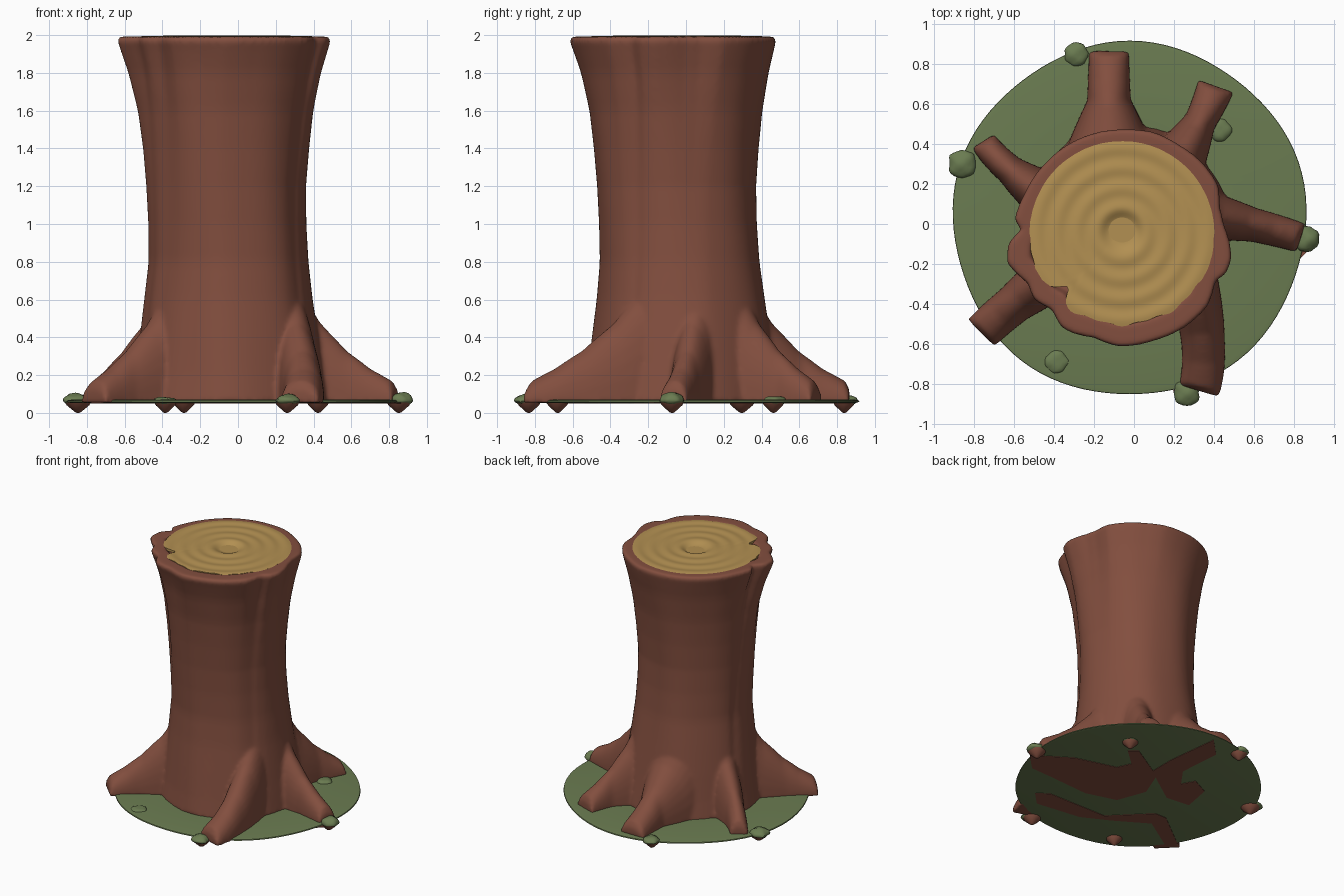
import bpy, bmesh, math, random
from mathutils import Vector

if "Cube" in bpy.data.objects:
    bpy.data.objects.remove(bpy.data.objects["Cube"])

random.seed(4)
TAU = 2 * math.pi


def material(name, rgb):
    m = bpy.data.materials.new(name)
    m.diffuse_color = (*rgb, 1)
    m.use_nodes = True
    m.node_tree.nodes["Principled BSDF"].inputs["Base Color"].default_value = m.diffuse_color
    return m


BARK = material("bark brown", (0.225, 0.077, 0.049))
WOOD = material("cut wood tan", (0.45, 0.28, 0.085))
GRASS = material("grass green", (0.145, 0.2, 0.082))


def finish(name, bm, mat, angle=40):
    bmesh.ops.recalc_face_normals(bm, faces=bm.faces)
    me = bpy.data.meshes.new(name)
    bm.to_mesh(me)
    bm.free()
    me.materials.append(mat)
    ob = bpy.data.objects.new(name, me)
    bpy.context.collection.objects.link(ob)
    for o in bpy.context.selected_objects:
        o.select_set(False)
    ob.select_set(True)
    bpy.context.view_layer.objects.active = ob
    bpy.ops.object.shade_smooth_by_angle(angle=math.radians(angle))
    return ob


def loft(bm, rings, caps=True):
    rows = [[bm.verts.new(p) for p in r] for r in rings]
    n = len(rows[0])
    for a, b in zip(rows, rows[1:]):
        for i in range(n):
            j = (i + 1) % n
            bm.faces.new((a[i], a[j], b[j], b[i]))
    if caps:
        bm.faces.new(rows[0][::-1])
        bm.faces.new(rows[-1])


def interp(table, t):
    # piecewise linear lookup in rows of (key, values...)
    if t <= table[0][0]:
        return table[0][1:]
    for a, b in zip(table, table[1:]):
        if t <= b[0]:
            k = (t - a[0]) / (b[0] - a[0])
            return [p + (q - p) * k for p, q in zip(a[1:], b[1:])]
    return table[-1][1:]


# Lumpy outline of the sawn top
CX, CY = -0.075, -0.07
OUTLINE = [(.45, 0), (.43, .08), (.42, .2), (.33, .32), (.22, .4), (.1, .46), (-.05, .475),
           (-.2, .455), (-.33, .4), (-.45, .3), (-.55, .15), (-.6, .02), (-.565, -.03),
           (-.63, -.1), (-.635, -.2), (-.53, -.3), (-.5, -.38), (-.41, -.43), (-.36, -.52),
           (-.3, -.55), (-.2, -.57), (-.07, -.615), (.1, -.585), (.25, -.52), (.37, -.41),
           (.41, -.28), (.46, -.25), (.49, -.17), (.48, -.09)]
polar = sorted((math.atan2(y - CY, x - CX) % TAU, math.hypot(x - CX, y - CY)) for x, y in OUTLINE)
polar = [(polar[-1][0] - TAU, polar[-1][1])] + polar + [(polar[0][0] + TAU, polar[0][1])]


def rim(a):
    return interp(polar, a % TAU)[0]


# z, centre x, centre y, radius, strength of the lumps
PROFILE = [(.056, -.04, -.02, .52, .1), (.2, -.04, -.02, .50, .15), (.4, -.045, -.022, .475, .2),
           (.6, -.05, -.025, .448, .25), (.8, -.05, -.032, .425, .25), (1.0, -.057, -.042, .42, .25),
           (1.2, -.063, -.05, .424, .3), (1.4, -.063, -.053, .44, .35), (1.6, -.065, -.055, .464, .5),
           (1.8, -.07, -.06, .508, .85), (1.9, -.073, -.065, .54, 1), (1.965, CX, CY, .56, 1)]
N = 144


def trunk_ring(z, scale=1.0, lift=0.0):
    cx, cy, r, w = interp(PROFILE, z)
    ring = []
    for i in range(N):
        a = TAU * i / N
        twist = a + (2 - z) * 0.12
        k = 1 + (rim(twist) / 0.56 - 1) * w
        k += 0.012 * math.sin(7 * a + 1.5 * z) * (1 - w)
        ring.append((cx + r * k * scale * math.cos(a), cy + r * k * scale * math.sin(a), z + lift))
    return ring


# Trunk with a shallow hollow top for the wood disc
bm = bmesh.new()
rings = [trunk_ring(.056 + (1.965 - .056) * i / 40) for i in range(41)]
rings += [trunk_ring(1.965, s, dz) for s, dz in ((1.0, .018), (.97, .027), (.8, .027), (.74, -.03))]
loft(bm, rings)

# Roots: path from tip to trunk, half width at the tip, neck and trunk
ROOTS = [([(-.125, .865), (-.125, .62), (-.12, .34)], .10, .11, .24),
         ([(.41, .69), (.33, .51), (.2, .28)], .095, .08, .15),
         ([(.835, -.07), (.6, -.005), (.32, .05)], .075, .085, .13),
         ([(.325, -.835), (.345, -.58), (.28, -.23)], .105, .11, .13),
         ([(-.765, -.545), (-.6, -.4), (-.36, -.22)], .095, .10, .14),
         ([(-.755, .415), (-.62, .27), (-.38, .1)], .065, .075, .14)]
HEIGHT = [(0, .07), (.05, .115), (.3, .18), (.55, .275), (.8, .42), (1, .60)]
for path, w0, w1, w2 in ROOTS:
    p0, p1, p2 = (Vector(p) for p in path)
    ctrl = 2 * p1 - (p0 + p2) / 2
    rings = []
    for s in range(21):
        t = s / 20
        c = p0 * (1 - t) ** 2 + ctrl * 2 * t * (1 - t) + p2 * t * t
        d = ((ctrl - p0) * (1 - t) + (p2 - ctrl) * t).normalized()
        side = Vector((-d.y, d.x))
        w = interp([(0, w0), (.5, w1), (1, w2)], t)[0]
        h = interp(HEIGHT, t)[0]
        ring = []
        for i in range(17):
            a = math.pi * i / 16
            q = c + side * w * math.cos(a)
            ring.append((q.x, q.y, .054 + h * max(0, math.sin(a)) ** 0.8))
        rings.append(ring)
    loft(bm, rings)
trunk = finish("trunk_and_roots", bm, BARK)
rm = trunk.modifiers.new("merge", 'REMESH')
rm.mode = 'VOXEL'
rm.voxel_size = 0.014
rm.use_smooth_shade = True
sm = trunk.modifiers.new("soften", 'SMOOTH')
sm.factor = 0.5
sm.iterations = 4

# Cut wood with growth rings and a sunken heart
bm = bmesh.new()
WX, WY = -.06, -.035
rings = []
for s in range(41):
    f = 1 - s / 40 * .985
    ring = []
    for i in range(N):
        a = TAU * i / N
        edge = min(.468, rim(a) - .035) + .006 * math.sin(11 * a) + .004 * math.sin(23 * a)
        edge -= .07 * math.exp(-((a - 3.93) / .09) ** 2)
        r = edge * f
        z = 1.993 + .003 * math.sin(r * 62 + .8 * math.sin(a)) + .004 * (1 - f)
        z -= .028 * math.exp(-(r / .085) ** 4)
        ring.append((WX + r * math.cos(a), WY + r * math.sin(a), z))
    rings.append(ring)
rings.insert(0, [(x, y, 1.975) for x, y, z in rings[0]])
loft(bm, rings)
finish("cut_wood_top", bm, WOOD)

# Grass disc
bm = bmesh.new()
rings = []
for r, z in ((.865, .053), (.885, .058), (.883, .066), (.86, .07), (.5, .069)):
    rings.append([(-.022 + (r + .008 * math.sin(5 * TAU * i / 96)) * math.cos(TAU * i / 96),
                   .025 + (r + .008 * math.sin(5 * TAU * i / 96)) * math.sin(TAU * i / 96), z)
                  for i in range(96)])
loft(bm, rings)
finish("grass_disc", bm, GRASS)

# Grass clumps over the buried root ends, with root points below
ENDS = [(.865, -.075, .065, .045), (.265, -.845, .065, .035), (-.86, .3, .07, .04),
        (-.29, .85, .06, .03), (-.39, -.69, .06, .02), (.43, .47, .06, .025)]
for k, (x, y, r, h) in enumerate(ENDS):
    bm = bmesh.new()
    bmesh.ops.create_icosphere(bm, subdivisions=3, radius=1)
    for v in bm.verts:
        n = 1 + .1 * math.sin(4 * v.co.x + k) * math.cos(5 * v.co.y) + random.uniform(-.03, .03)
        down = .022 if v.co.z < 0 else h
        v.co = Vector((x + v.co.x * r * n, y + v.co.y * r * n, .064 + v.co.z * down * n))
    finish(f"grass_clump_{k + 1}", bm, GRASS)
    bm = bmesh.new()
    rings = []
    for f, z in ((1, .056), (.85, .04), (.5, .02), (.22, .004), (.08, 0)):
        rings.append([(x * .985 + r * f * math.cos(TAU * i / 14),
                       y * .985 + r * f * math.sin(TAU * i / 14), z) for i in range(14)])
    loft(bm, rings)
    finish(f"root_point_{k + 1}", bm, BARK)

# Root patches showing on the underside, in diagonal (u, v) coordinates
PATCHES = [[(-.71, .51), (-.39, .44), (-.1, .28), (.01, .32), (0, .51), (.08, .5), (.175, .13),
            (.08, -.09), (-.14, -.19), (-.36, -.07), (-.58, .18), (-.71, .32)],
           [(.63, .61), (.3, .35), (.15, .2), (.22, -.19), (.37, -.31), (.5, -.12), (.45, .03),
            (.34, 0), (.37, .18), (.63, .4)],
           [(-.72, -.04), (-.61, -.06), (-.25, -.41), (.12, -.41), (.19, -.48), (.24, -.86),
            (.15, -.87), (.08, -.55), (-.21, -.48), (-.43, -.41), (-.72, -.19)]]
for k, pts in enumerate(PATCHES):
    bm = bmesh.new()
    s = math.sqrt(.5)
    loft(bm, [[((v - u) * s, (u + v) * s, z) for u, v in pts] for z in (.05, .055)])
    finish(f"underside_root_patch_{k + 1}", bm, BARK)
